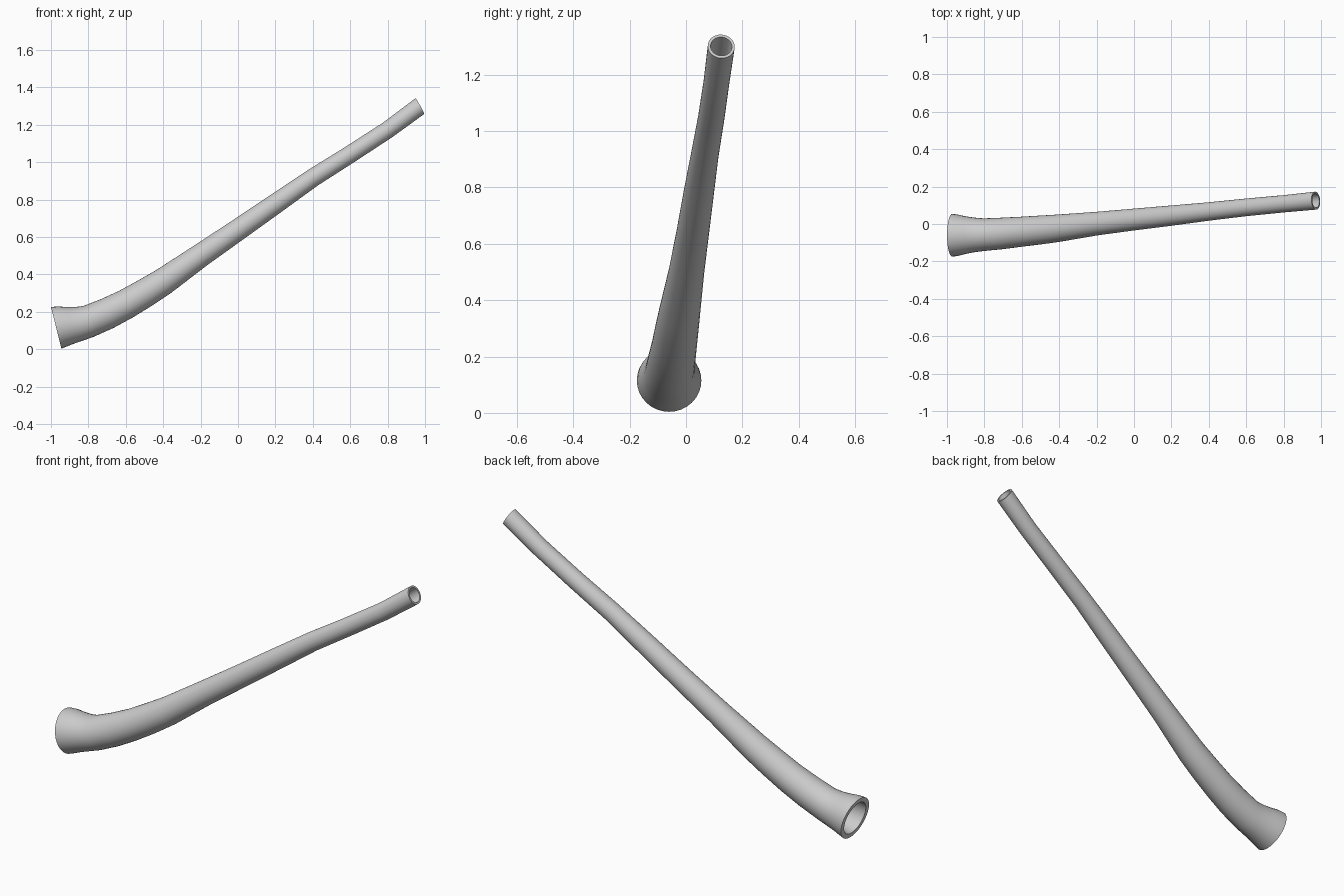
import bpy, bmesh, math
from mathutils import Vector

if "Cube" in bpy.data.objects:
    bpy.data.objects.remove(bpy.data.objects["Cube"])

SIDES = 32
# Stations along the pipe: x, y, z, outer radius
STATIONS = [
    (-0.972, -0.060, 0.115, 0.1145), (-0.945, -0.060, 0.120, 0.111),
    (-0.900, -0.059, 0.127, 0.1005), (-0.850, -0.058, 0.136, 0.092),
    (-0.800, -0.057, 0.149, 0.087), (-0.700, -0.050, 0.191, 0.084),
    (-0.600, -0.041, 0.241, 0.080), (-0.500, -0.032, 0.299, 0.077),
    (-0.400, -0.022, 0.361, 0.073), (-0.200, 0.002, 0.502, 0.063),
    (0.000, 0.024, 0.639, 0.058), (0.200, 0.045, 0.778, 0.054),
    (0.400, 0.067, 0.917, 0.049), (0.600, 0.089, 1.043, 0.047),
    (0.800, 0.108, 1.173, 0.046), (0.972, 0.125, 1.300, 0.048),
]
pts = [Vector(s[:3]) for s in STATIONS]
N = len(pts)


def tangent(i):
    if i == 0:
        return Vector((0.97, 0.0, 0.24)).normalized()
    if i == N - 1:
        return Vector((0.87, 0.07, 0.49)).normalized()
    return ((pts[i] - pts[i - 1]).normalized() + (pts[i + 1] - pts[i]).normalized()).normalized()


def ring(bm, i, radius):
    t = tangent(i)
    up = t.cross(Vector((0, 1, 0))).normalized()
    side = up.cross(t)
    return [bm.verts.new(pts[i] + radius * (math.cos(a) * side + math.sin(a) * up))
            for a in (2 * math.pi * k / SIDES for k in range(SIDES))]


bm = bmesh.new()
# Outer skin from mouth to mouthpiece, then the bore back again
rings = [ring(bm, i, STATIONS[i][3]) for i in range(N)]
for i in reversed(range(N)):
    wall = 0.026 + (0.010 - 0.026) * i / (N - 1)
    rings.append(ring(bm, i, STATIONS[i][3] - wall))
for a, b in zip(rings, rings[1:] + rings[:1]):
    for k in range(SIDES):
        j = (k + 1) % SIDES
        bm.faces.new((a[k], a[j], b[j], b[k]))
bmesh.ops.recalc_face_normals(bm, faces=bm.faces)

mesh = bpy.data.meshes.new("wind_pipe")
bm.to_mesh(mesh)
bm.free()
pipe = bpy.data.objects.new("wind_pipe", mesh)
bpy.context.collection.objects.link(pipe)
bpy.context.view_layer.objects.active = pipe
pipe.select_set(True)
bpy.ops.object.shade_smooth_by_angle(angle=math.radians(40))
